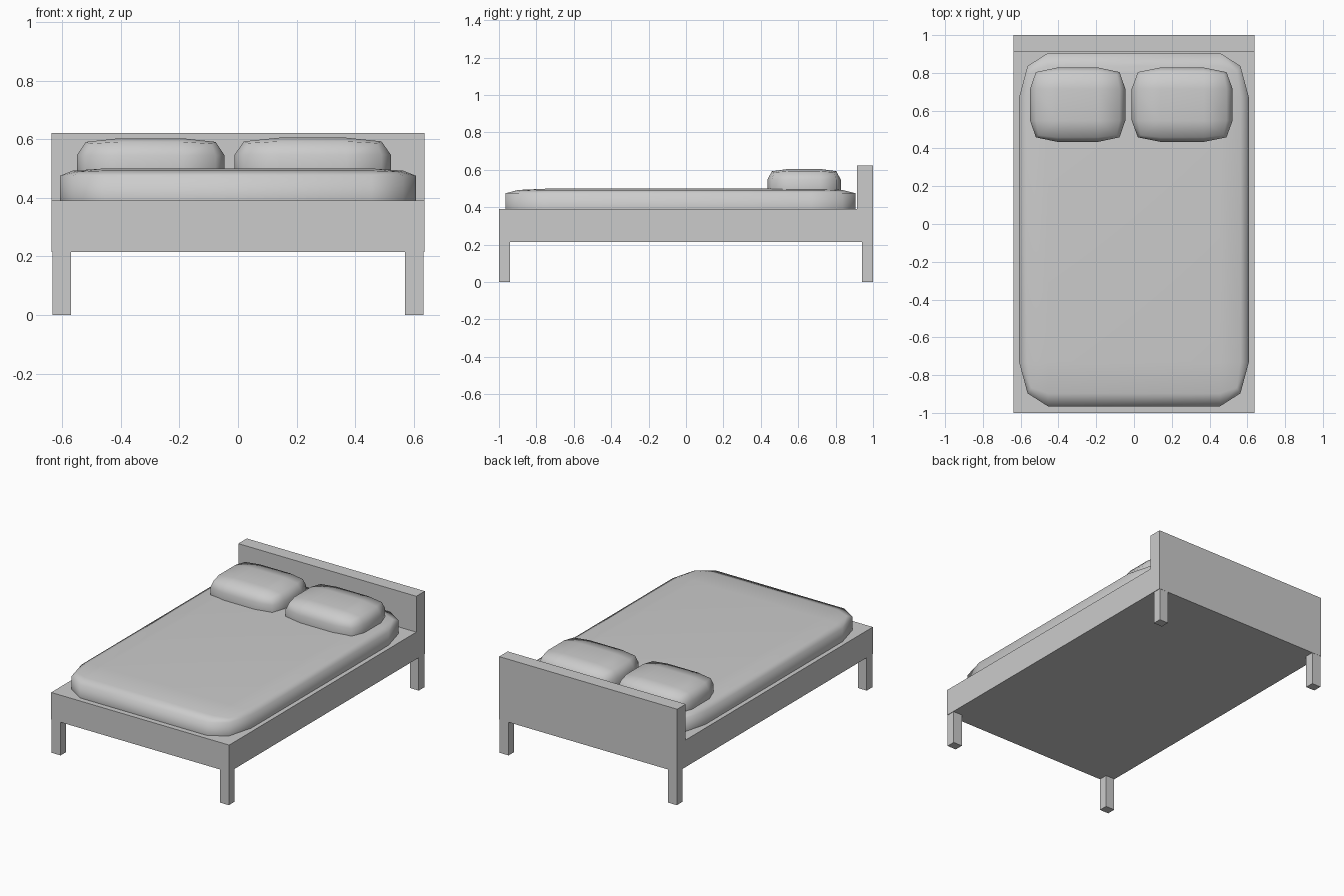
import bpy, bmesh

if "Cube" in bpy.data.objects:
    bpy.data.objects.remove(bpy.data.objects["Cube"])


def finish(name, bm, smooth=False):
    bmesh.ops.recalc_face_normals(bm, faces=bm.faces[:])
    mesh = bpy.data.meshes.new(name)
    bm.to_mesh(mesh)
    bm.free()
    for p in mesh.polygons:
        p.use_smooth = smooth
    obj = bpy.data.objects.new(name, mesh)
    bpy.context.collection.objects.link(obj)
    return obj


def box(name, lo, hi, round_amount=0, profile=0.5):
    """Box between two corners; round_amount is a bevel relative to the half size."""
    bm = bmesh.new()
    bmesh.ops.create_cube(bm, size=2)
    if round_amount:
        bmesh.ops.bevel(bm, geom=bm.edges[:], offset=round_amount,
                        offset_type='OFFSET', segments=2, profile=profile,
                        affect='EDGES')
    for v in bm.verts:
        for i in range(3):
            v.co[i] = (lo[i] + hi[i]) / 2 + v.co[i] * (hi[i] - lo[i]) / 2
    return finish(name, bm, round_amount > 0)


# Bed frame with headboard: one L-shaped side profile extruded across x
W = 0.637
profile = [(-1, 0.215), (1, 0.215), (1, 0.622), (0.913, 0.622), (0.913, 0.39), (-1, 0.39)]
bm = bmesh.new()
face = bm.faces.new([bm.verts.new((-W, y, z)) for y, z in profile])
ext = bmesh.ops.extrude_face_region(bm, geom=[face])
for g in ext['geom']:
    if isinstance(g, bmesh.types.BMVert):
        g.co.x = W
if not face.is_valid or len(bm.faces) < 8:
    bm.faces.new([v for v in bm.verts if v.co.x < 0])
finish("bed_frame", bm)

# Four square legs at the corners
for sx, side in ((-1, "left"), (1, "right")):
    for sy, end in ((-1, "front"), (1, "back")):
        xs = sorted((sx * 0.57, sx * 0.634))
        ys = sorted((sy * 0.942, sy * 0.999))
        box(f"{end}_{side}_leg", (xs[0], ys[0], 0), (xs[1], ys[1], 0.216))

# Mattress, sunk into the frame
box("mattress", (-0.608, -0.965, 0.30), (0.608, 0.905, 0.50), 0.25)

# Two pillows resting in the mattress
box("left_pillow", (-0.55, 0.435, 0.40), (-0.046, 0.828, 0.603), 0.57, 0.62)
box("right_pillow", (-0.012, 0.435, 0.40), (0.522, 0.828, 0.605), 0.57, 0.62)
